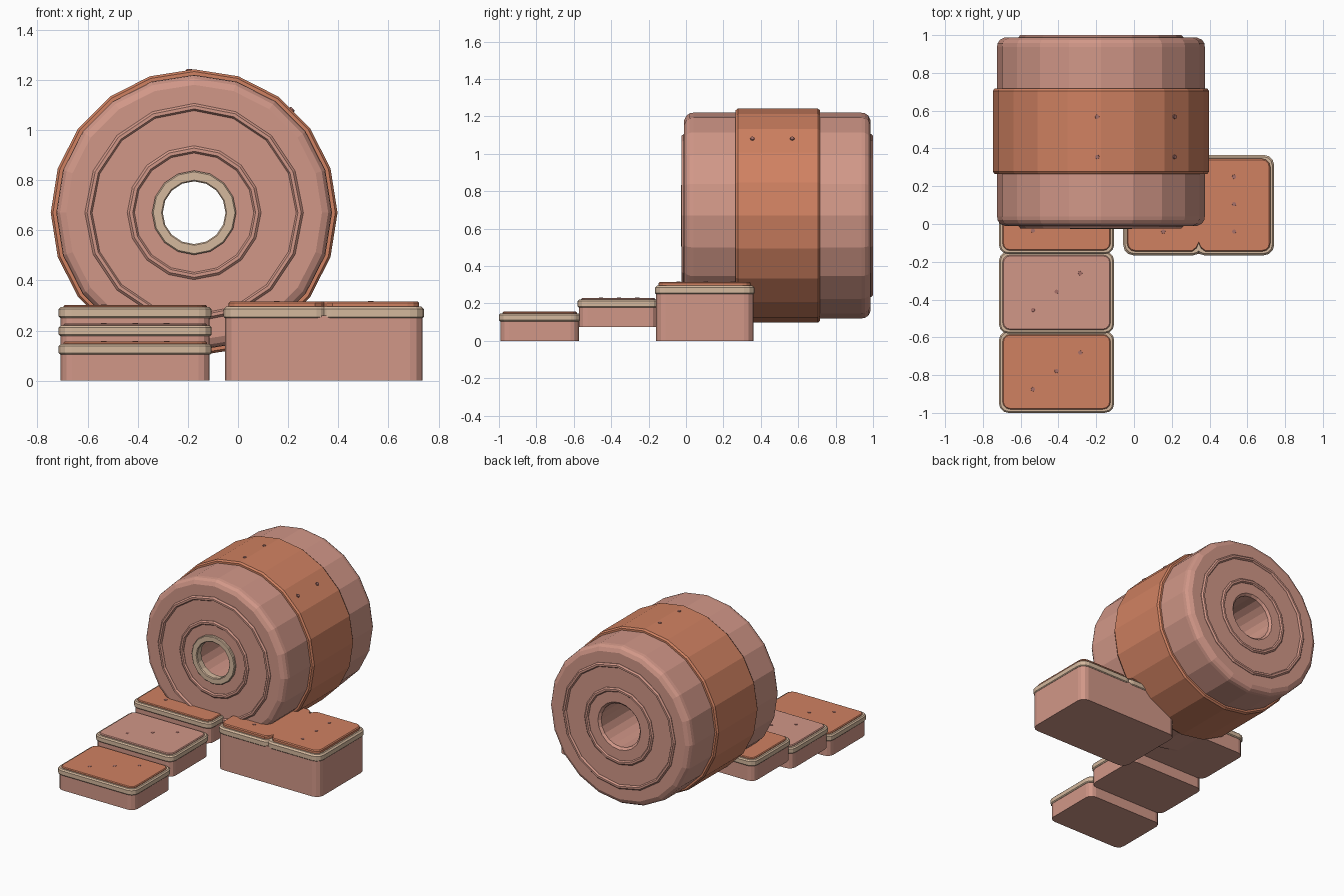
import bpy, bmesh, math
from mathutils import Vector

if "Cube" in bpy.data.objects:
    bpy.data.objects.remove(bpy.data.objects["Cube"])


def material(name, r, g, b):
    m = bpy.data.materials.new(name)
    m.diffuse_color = (r, g, b, 1)
    m.use_nodes = True
    m.node_tree.nodes["Principled BSDF"].inputs["Base Color"].default_value = m.diffuse_color
    return m


PINK = material("pink", 0.64, 0.31, 0.245)
ORANGE = material("orange", 0.63, 0.22, 0.12)
TAN = material("tan", 0.66, 0.48, 0.34)
STUD = material("stud", 0.38, 0.16, 0.14)


def finish(name, bm, mat):
    bmesh.ops.recalc_face_normals(bm, faces=bm.faces)
    me = bpy.data.meshes.new(name)
    bm.to_mesh(me)
    bm.free()
    me.materials.append(mat)
    ob = bpy.data.objects.new(name, me)
    bpy.context.collection.objects.link(ob)
    return ob


def bridge(bm, a, b):
    n = len(a)
    for i in range(n):
        bm.faces.new((a[i], a[(i + 1) % n], b[(i + 1) % n], b[i]))


CX, CZ = -0.175, 0.67


def lathe(name, profile, sides, mat):
    """Closed (radius, y) profile turned around the drum axis."""
    bm = bmesh.new()
    rings = []
    for r, y in profile:
        rings.append([bm.verts.new((CX + r * math.sin(2 * math.pi * i / sides), y,
                                    CZ + r * math.cos(2 * math.pi * i / sides)))
                      for i in range(sides)])
    for k in range(len(rings)):
        bridge(bm, rings[k], rings[(k + 1) % len(rings)])
    return finish(name, bm, mat)


def outline(x0, x1, y0, y1, r, notch, half):
    """Rounded rectangle, optionally pinched in the middle of front and back."""
    pts = []
    corners = [(x1 - r, y0 + r, -90), (x1 - r, y1 - r, 0),
               (x0 + r, y1 - r, 90), (x0 + r, y0 + r, 180)]
    xm = (x0 + x1) / 2
    for n, (cx, cy, a0) in enumerate(corners):
        for j in range(4):
            a = math.radians(a0 + 30 * j)
            pts.append((cx + r * math.cos(a), cy + r * math.sin(a)))
        if notch and n == 1:
            pts += [(xm + half, y1), (xm + half * 0.35, y1 - notch * 0.4), (xm, y1 - notch),
                    (xm - half * 0.35, y1 - notch * 0.4), (xm - half, y1)]
        if notch and n == 3:
            pts += [(xm - half, y0), (xm - half * 0.35, y0 + notch * 0.4), (xm, y0 + notch),
                    (xm + half * 0.35, y0 + notch * 0.4), (xm + half, y0)]
    return pts


def slab(name, box, z0, z1, r, mat, top=0.0, bottom=0.0, notch=0.0, half=0.035):
    """Rounded slab with chamfered top and bottom rims."""
    x0, x1, y0, y1 = box
    levels = [(z0, bottom), (z0 + bottom, 0), (z1 - top, 0), (z1, top)]
    if not bottom:
        levels.pop(0)
    if not top:
        levels.pop()
    bm = bmesh.new()
    rings = []
    for z, d in levels:
        o = outline(x0 + d, x1 - d, y0 + d, y1 - d, r - d, notch, half)
        rings.append([bm.verts.new((x, y, z)) for x, y in o])
    for a, b in zip(rings, rings[1:]):
        bridge(bm, a, b)
    bm.faces.new(rings[0][::-1])
    bm.faces.new(rings[-1])
    return finish(name, bm, mat)


def stud(name, pos, normal):
    """Small round fixing set into a surface."""
    bm = bmesh.new()
    bmesh.ops.create_cone(bm, cap_ends=True, segments=8, radius1=0.013, radius2=0.011, depth=0.012)
    ob = finish(name, bm, STUD)
    ob.location = pos
    ob.rotation_euler = Vector(normal).to_track_quat('Z', 'Y').to_euler()


def inset(box, d):
    return (box[0] + d, box[1] - d, box[2] + d, box[3] - d)


# Drum shell with rounded rims and a hole through the middle
F, B, R = -0.01, 0.987, 0.55
lathe("drum_shell", [(0.158, F), (0.51, F), (0.535, F + 0.012), (0.547, F + 0.03), (R, F + 0.05),
                     (R, B - 0.05), (0.547, B - 0.03), (0.535, B - 0.012), (0.51, B),
                     (0.165, B), (0.15, B - 0.015), (0.15, F + 0.015)], 20, PINK)

# Wide belt round the drum
lathe("drum_belt", [(0.53, 0.265), (0.563, 0.265), (0.572, 0.277), (0.572, 0.705),
                    (0.563, 0.717), (0.53, 0.717)], 20, ORANGE)

# Raised rings on both drum ends
for end, y, s in (("front", F, -1), ("back", B, 1)):
    for size, r, h in (("outer", 0.421, 0.013), ("inner", 0.252, 0.011)):
        lathe(f"{end}_{size}_ring",
              [(r - 0.014, y - s * 0.01), (r - 0.014, y + s * 0.002), (r - 0.007, y + s * h),
               (r + 0.006, y + s * h), (r + 0.015, y + s * 0.003), (r + 0.015, y - s * 0.01)],
              16, PINK)

# Tan collar at the front of the hole
lathe("entrance_collar", [(0.125, 0.02), (0.125, -0.022), (0.13, -0.027), (0.163, -0.027),
                          (0.168, -0.022), (0.168, 0.02)], 16, TAN)

# Studs on the belt
for k, deg in enumerate((-2, 43.5)):
    a = math.radians(deg)
    n = (math.sin(a), 0, math.cos(a))
    rad = 0.567 if k == 0 else 0.566
    for j, y in enumerate((0.355, 0.568)):
        stud(f"belt_stud_{k}_{j}", (CX + rad * n[0], y, CZ + rad * n[2]), n)

# Three rising steps
for i in range(3):
    y, z = -1.0 + 0.42 * i, 0.073 * i
    rim = (-0.715, -0.105, y, y + 0.435)
    slab(f"step_base_{i}", inset(rim, 0.008), z, z + 0.115, 0.045, PINK)
    slab(f"step_rim_{i}", rim, z + 0.105, z + 0.147, 0.05, TAN, top=0.008, bottom=0.006)
    slab(f"step_pad_{i}", inset(rim, 0.019), z + 0.14, z + 0.156, 0.04,
         PINK if i == 1 else ORANGE, top=0.005)
    for j in (-1, 0, 1):
        stud(f"step_stud_{i}_{j}", (-0.41 + 0.125 * j, y + 0.222 + 0.097 * j, z + 0.152), (0, 0, 1))

# Platform box with pinched lid
rim = (-0.057, 0.742, -0.166, 0.366)
slab("platform_base", inset(rim, 0.006), 0, 0.26, 0.05, PINK)
slab("platform_rim", rim, 0.25, 0.295, 0.055, TAN, top=0.01, bottom=0.005, notch=0.014, half=0.03)
slab("platform_pad", inset(rim, 0.02), 0.285, 0.316, 0.045, ORANGE, top=0.006, notch=0.045)
for i, x in enumerate((0.155, 0.53)):
    for j, y in enumerate((-0.04, 0.105, 0.25)):
        stud(f"platform_stud_{i}_{j}", (x, y, 0.312), (0, 0, 1))
